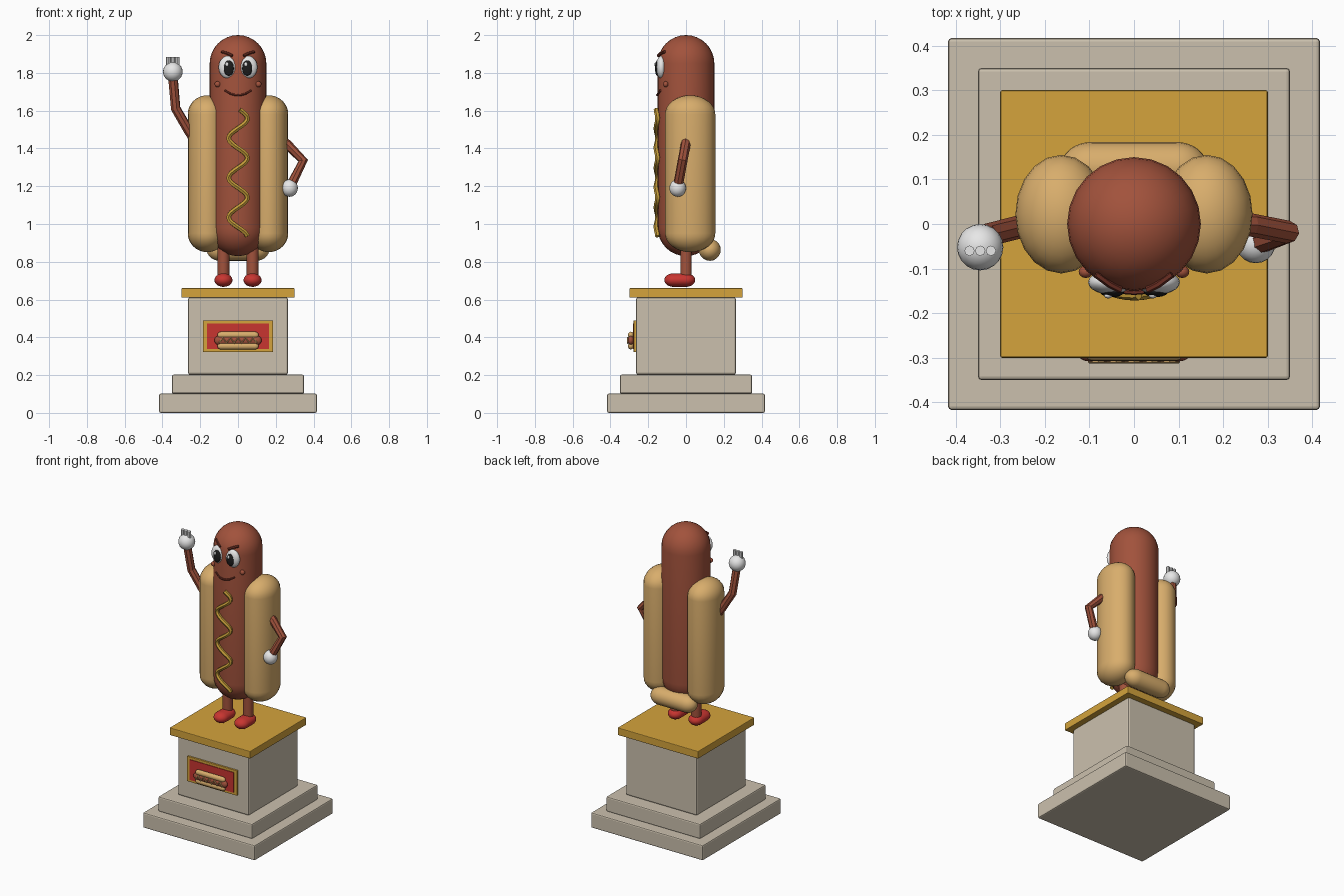
import bpy, bmesh, math
from mathutils import Vector

if "Cube" in bpy.data.objects:
    bpy.data.objects.remove(bpy.data.objects["Cube"])


def material(name, rgb):
    m = bpy.data.materials.new(name)
    m.diffuse_color = (*rgb, 1)
    m.use_nodes = True
    m.node_tree.nodes["Principled BSDF"].inputs["Base Color"].default_value = m.diffuse_color
    return m


STONE = material("stone", (0.60, 0.53, 0.42))
GOLD = material("gold", (0.66, 0.37, 0.045))
SAUSAGE = material("sausage brown", (0.36, 0.085, 0.045))
BUN = material("bun tan", (0.69, 0.42, 0.15))
RED = material("red", (0.58, 0.036, 0.03))
WHITE = material("white", (0.80, 0.80, 0.80))
BLACK = material("black", (0.012, 0.012, 0.012))
MUSTARD = material("mustard", (0.55, 0.33, 0.04))
DARK = material("dark brown", (0.16, 0.03, 0.018))


def finish(name, mesh, mat, loc=(0, 0, 0), rot=(0, 0, 0), smooth=True):
    mesh.materials.clear()
    mesh.materials.append(mat)
    for p in mesh.polygons:
        p.use_smooth = smooth
        p.material_index = 0
    ob = bpy.data.objects.new(name, mesh)
    ob.location, ob.rotation_euler = loc, rot
    bpy.context.collection.objects.link(ob)
    return ob


def box(name, mat, lo, hi, bevel=0.0):
    bm = bmesh.new()
    bmesh.ops.create_cube(bm, size=1)
    for v in bm.verts:
        v.co = Vector([(a + b) / 2 + c * (b - a) for a, b, c in zip(lo, hi, v.co)])
    if bevel:
        bmesh.ops.bevel(bm, geom=bm.edges[:], offset=bevel, segments=2,
                        profile=0.5, affect='EDGES')
    me = bpy.data.meshes.new(name)
    bm.to_mesh(me)
    bm.free()
    return finish(name, me, mat, smooth=False)


def capsule(name, mat, loc, rx, ry, cap, length, rot=(0, 0, 0), seg=24, rings=8):
    """Rounded rod along local z; 'length' is the full length, 'cap' the dome height."""
    h = max(length / 2 - cap, 0)
    prof = [(math.cos(a), h + cap * math.sin(a))
            for a in (math.pi / 2 * i / rings for i in range(rings))]
    prof = [(r, -z) for r, z in reversed(prof)] + (prof if h > 0 else prof[1:])
    bm = bmesh.new()
    loops = [[bm.verts.new((rx * r * math.cos(t), ry * r * math.sin(t), z))
              for t in (2 * math.pi * k / seg for k in range(seg))] for r, z in prof]
    bottom, top = bm.verts.new((0, 0, -h - cap)), bm.verts.new((0, 0, h + cap))
    for k in range(seg):
        n = (k + 1) % seg
        for a, b in zip(loops, loops[1:]):
            bm.faces.new((a[k], a[n], b[n], b[k]))
        bm.faces.new((bottom, loops[0][n], loops[0][k]))
        bm.faces.new((top, loops[-1][k], loops[-1][n]))
    me = bpy.data.meshes.new(name)
    bm.to_mesh(me)
    bm.free()
    return finish(name, me, mat, loc, rot)


def ball(name, mat, loc, rx, ry, rz, seg=20, rings=6):
    return capsule(name, mat, loc, rx, ry, rz, 2 * rz, seg=seg, rings=rings)


def tube(name, mat, pts, radius, res=1, smooth=True):
    cu = bpy.data.curves.new(name, 'CURVE')
    cu.dimensions = '3D'
    cu.bevel_depth, cu.bevel_resolution, cu.use_fill_caps = radius, res, True
    sp = cu.splines.new('POLY')
    sp.points.add(len(pts) - 1)
    for p, c in zip(sp.points, pts):
        p.co = (*c, 1)
    tmp = bpy.data.objects.new(name + "_path", cu)
    bpy.context.collection.objects.link(tmp)
    bpy.context.view_layer.update()
    me = bpy.data.meshes.new_from_object(
        tmp.evaluated_get(bpy.context.evaluated_depsgraph_get()))
    bpy.data.objects.remove(tmp)
    return finish(name, me, mat, smooth=smooth)


R, DOME = 0.15, 1.85


def on_body(x, z, off=0.0):
    """Point on the front of the sausage at x, z."""
    r2 = R * R - max(z - DOME, 0) ** 2
    return (x, -math.sqrt(max(r2 - x * x, 0)) - off, z)


# Pedestal
box("base_step", STONE, (-0.417, -0.417, 0), (0.417, 0.417, 0.102), 0.008)
box("second_step", STONE, (-0.35, -0.35, 0.102), (0.35, 0.35, 0.202), 0.008)
box("pedestal_block", STONE, (-0.265, -0.265, 0.202), (0.265, 0.265, 0.612), 0.012)
box("pedestal_top", GOLD, (-0.3, -0.3, 0.61), (0.3, 0.3, 0.66), 0.004)

# Plaque with small hot dog relief
box("plaque_frame", GOLD, (-0.185, -0.277, 0.322), (0.185, -0.26, 0.49), 0.002)
box("plaque_panel", RED, (-0.163, -0.281, 0.338), (0.163, -0.27, 0.474))
side = (0, math.pi / 2, 0)
capsule("relief_sausage", SAUSAGE, (0, -0.292, 0.384), 0.024, 0.016, 0.024, 0.25, side, 16, 5)
for part, z in (("upper", 0.412), ("lower", 0.354)):
    capsule("relief_bun_" + part, BUN, (0, -0.292, z), 0.018, 0.015, 0.02, 0.22, side, 16, 5)
tube("relief_mustard", BUN,
     [(-0.1 + 0.02 * i, -0.308, 0.384 + (0.014 if i % 2 else -0.014)) for i in range(11)], 0.005)

# Sausage body and bun halves
capsule("sausage_body", SAUSAGE, (0, 0, 1.415), R, R, R, 1.17)
for s, n in ((-1, "left"), (1, "right")):
    capsule("bun_" + n, BUN, (s * 0.163, 0.022, 1.266), 0.103, 0.133, 0.1, 0.83, seg=20)
capsule("bun_bottom", BUN, (0, 0.126, 0.863), 0.058, 0.058, 0.07, 0.33, side, 20)

# Mustard squiggle
steps = 48
squiggle = []
for i in range(steps + 1):
    t = i / steps
    x = 0.05 * math.sin(2 * math.pi * (3.2 * t + 0.03))
    squiggle.append(on_body(x, 1.605 - 0.67 * t, 0.008))
tube("mustard_squiggle", MUSTARD, squiggle, 0.0135)

# Legs, shoes and face parts on both sides
for s, n in ((-1, "left"), (1, "right")):
    tube("leg_" + n, SAUSAGE, [(s * 0.077, 0, 0.69), (s * 0.077, 0, 0.95)], 0.032, 3)
    capsule("shoe_" + n, RED, (s * 0.077, -0.033, 0.703), 0.048, 0.036, 0.05, 0.164,
            (math.pi / 2, 0, 0), 20, 6)
    ball("eye_" + n, WHITE, (s * 0.053, -0.131, 1.83), 0.05, 0.027, 0.06)
    ball("pupil_" + n, BLACK, (s * 0.049, -0.152, 1.825), 0.027, 0.012, 0.041)
    ball("eye_glint_" + n, WHITE, (s * 0.05 - 0.008, -0.161, 1.845), 0.009, 0.006, 0.011, 12, 4)
    tube("eyebrow_" + n, DARK, [on_body(s * x, z, 0.006) for x, z in
                                ((0.03, 1.89), (0.055, 1.903), (0.085, 1.912))], 0.008)
    ball("cheek_" + n, SAUSAGE, on_body(s * 0.108, 1.74, 0.003), 0.016, 0.014, 0.016, 16, 5)

# Smile
tube("smile", DARK, [on_body(0.0117 * i, 1.682 + 0.025 * (i / 6) ** 2, 0.003)
                     for i in range(-6, 7)], 0.006)

# Waving arm and arm on hip
tube("waving_arm", SAUSAGE, [(-0.22, 0.0, 1.43), (-0.262, -0.008, 1.495),
                             (-0.33, -0.025, 1.612), (-0.345, -0.05, 1.785)], 0.026, 2, False)
ball("waving_hand", WHITE, (-0.345, -0.052, 1.806), 0.052, 0.052, 0.052)
for i in range(3):
    x = -0.369 + 0.024 * i
    tube(f"finger_{i + 1}", WHITE, [(x, -0.06, 1.83), (x, -0.06, 1.885)], 0.0115, 2)
tube("hip_arm", SAUSAGE, [(0.21, 0.0, 1.46), (0.262, -0.002, 1.42),
                          (0.345, -0.018, 1.335), (0.28, -0.042, 1.205)], 0.026, 2, False)
ball("hip_hand", WHITE, (0.273, -0.044, 1.19), 0.044, 0.044, 0.046)

# Keep crisp edges on the smooth parts
bpy.ops.object.select_all(action='DESELECT')
for ob in bpy.context.scene.objects:
    if ob.data.polygons[0].use_smooth:
        ob.select_set(True)
        bpy.context.view_layer.objects.active = ob
bpy.ops.object.shade_smooth_by_angle(angle=math.radians(40))
